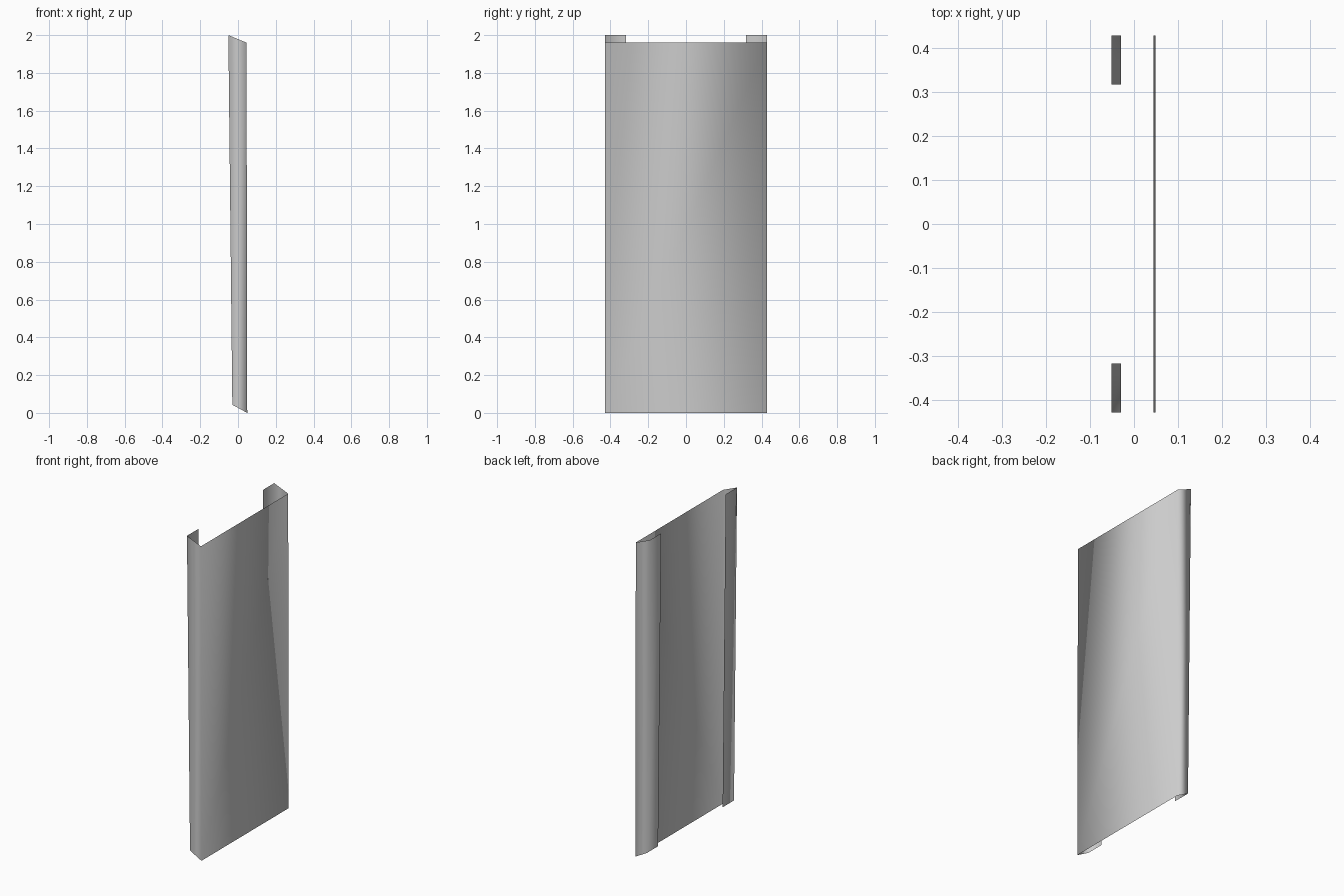
import bpy
import bmesh

cube = bpy.data.objects.get("Cube")
if cube:
    bpy.data.objects.remove(cube, do_unlink=True)

# Plain grey sheet material
grey = bpy.data.materials.new("sheet grey")
grey.use_nodes = True
colour = (0.6, 0.6, 0.6, 1)
grey.diffuse_color = colour
grey.node_tree.nodes["Principled BSDF"].inputs["Base Color"].default_value = colour


def outline(bm, face_x, face_z, lip_x, lip_z):
    """One end of the folded sheet: lip, side, face, side, lip."""
    half, lip = 0.43, 0.318
    points = [(lip_x, -lip, lip_z), (lip_x, -half, lip_z), (face_x, -half, face_z),
              (face_x, half, face_z), (lip_x, half, lip_z), (lip_x, lip, lip_z)]
    return [bm.verts.new(p) for p in points]


# Thin channel panel, tapering slightly in depth, with sloping ends
bm = bmesh.new()
bottom = outline(bm, 0.049, 0.0, -0.03, 0.043)
top = outline(bm, 0.045, 1.96, -0.051, 2.0)
for i in range(len(bottom) - 1):
    face = bm.faces.new((bottom[i], bottom[i + 1], top[i + 1], top[i]))
    face.smooth = True

mesh = bpy.data.meshes.new("channel_panel")
bm.to_mesh(mesh)
bm.free()
mesh.materials.append(grey)
panel = bpy.data.objects.new("channel_panel", mesh)
bpy.context.collection.objects.link(panel)
